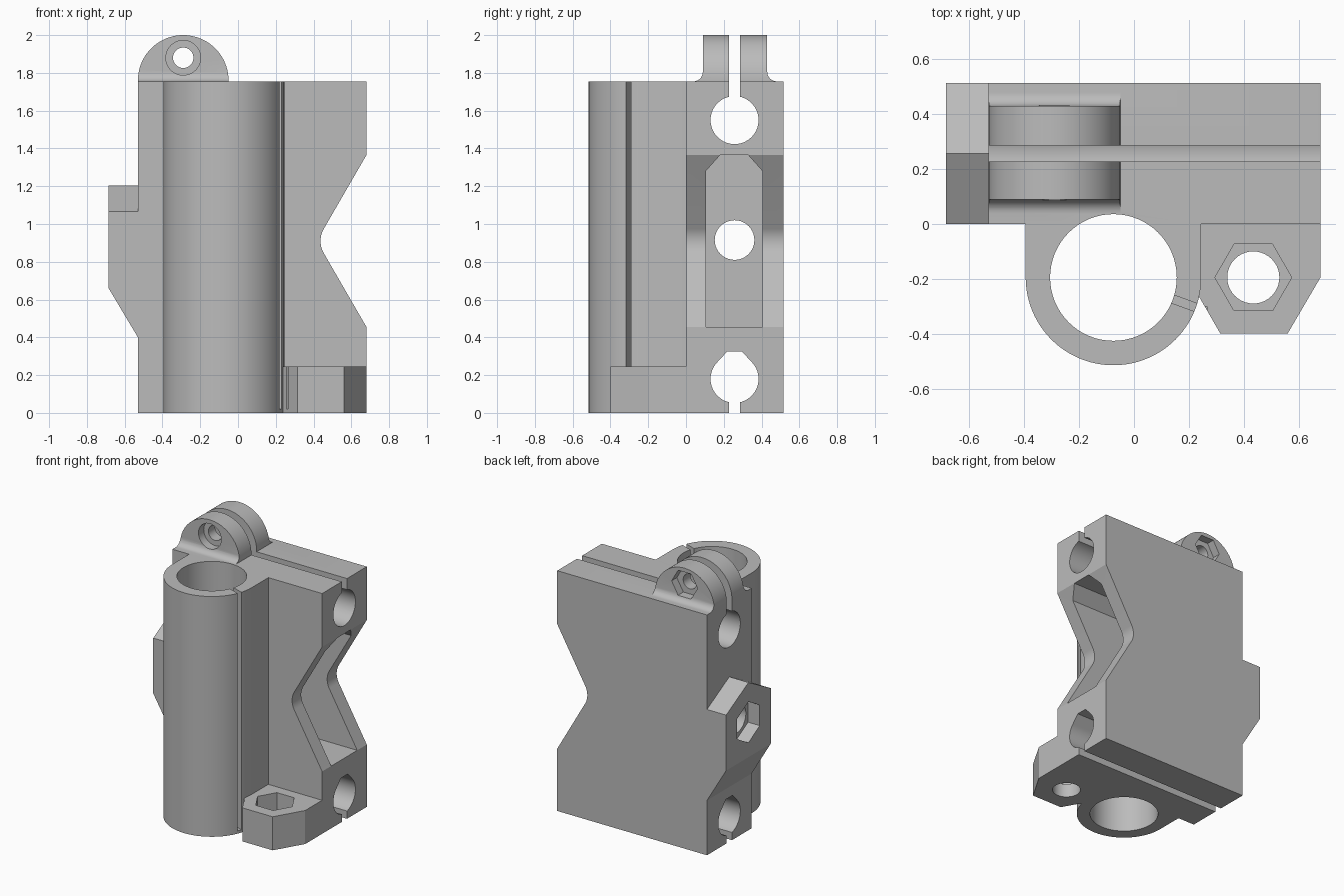
import bpy
import bmesh
import math

cube = bpy.data.objects.get("Cube")
if cube:
    bpy.data.objects.remove(cube, do_unlink=True)

grey = bpy.data.materials.new("plain grey")
grey.use_nodes = True
grey.diffuse_color = (0.5, 0.5, 0.5, 1)
grey.node_tree.nodes["Principled BSDF"].inputs["Base Color"].default_value = (0.5, 0.5, 0.5, 1)

PLACE = {
    "x": lambda u, v, w: (w, u, v),
    "y": lambda u, v, w: (u, w, v),
    "z": lambda u, v, w: (u, v, w),
}


def prism(name, points, axis, start, end):
    """Extrude a flat outline along an axis."""
    bm = bmesh.new()
    low = [bm.verts.new(PLACE[axis](u, v, start)) for u, v in points]
    high = [bm.verts.new(PLACE[axis](u, v, end)) for u, v in points]
    bm.faces.new(low)
    bm.faces.new(high)
    n = len(points)
    for i in range(n):
        j = (i + 1) % n
        bm.faces.new((low[i], low[j], high[j], high[i]))
    bmesh.ops.recalc_face_normals(bm, faces=bm.faces)
    mesh = bpy.data.meshes.new(name)
    bm.to_mesh(mesh)
    bm.free()
    mesh.materials.append(grey)
    obj = bpy.data.objects.new(name, mesh)
    bpy.context.collection.objects.link(obj)
    return obj


def arc(cu, cv, r, a0, a1, steps):
    angles = [math.radians(a0 + (a1 - a0) * i / steps) for i in range(steps + 1)]
    return [(cu + r * math.cos(a), cv + r * math.sin(a)) for a in angles]


def ring(cu, cv, r, sides=64, turn=0):
    return arc(cu, cv, r, turn, turn + 360, sides)[:-1]


def rect(u0, u1, v0, v1):
    return [(u0, v0), (u1, v0), (u1, v1), (u0, v1)]


def combine(target, other, operation):
    """Apply a boolean and discard the second solid."""
    other.hide_render = True
    mod = target.modifiers.new("combine", "BOOLEAN")
    mod.operation = operation
    mod.solver = "EXACT"
    mod.object = other
    bpy.context.view_layer.objects.active = target
    bpy.ops.object.modifier_apply(modifier=mod.name)
    bpy.data.objects.remove(other, do_unlink=True)


H = 1.755            # body height
MID = 0.257          # middle of the body depth
LEFT, RIGHT = -0.53, 0.68
BX, BY = -0.075, -0.195   # bearing tube centre
NX, NY = 0.435, -0.195    # foot nut centre
EX, EZ = -0.29, 1.88      # clamp bolt centre

# Main body with the rounded V notch
notch = arc(0.567, 0.91, 0.13, 210, 150, 12)
outline = [(LEFT, 0), (RIGHT, 0), (RIGHT, 0.455)] + notch + [(RIGHT, 1.365), (RIGHT, H), (LEFT, H)]
body = prism("rod_clamp_body", outline, "y", 0, 0.515)

# Bearing tube shell
shell = [(BX - 0.32, 0.05)] + arc(BX, BY, 0.32, 180, 360, 48) + [(BX + 0.32, 0.05)]
combine(body, prism("bearing_tube", shell, "z", 0, H), "UNION")

# Foot plate with clipped corners
foot = [(0.2, 0.03), (RIGHT, 0.03), (RIGHT, NY), (0.56, -0.4), (0.315, -0.4), (0.2, -0.2)]
combine(body, prism("foot_plate", foot, "z", 0, 0.245), "UNION")

# Side boss with a ridged top and a sloping underside
gable = [(0, 0.3), (0.515, 0.3), (0.515, 1.065), (MID, 1.205), (0, 1.065)]
boss = prism("side_boss", gable, "x", -0.685, -0.48)
wedge = [(LEFT, 0.4), (-0.7, 0.685), (-0.8, 0.685), (-0.8, 0.2), (LEFT, 0.2)]
combine(boss, prism("boss_slope", wedge, "y", -0.1, 0.6), "DIFFERENCE")
combine(body, boss, "UNION")

# Round clamp ear with filleted feet
ear_half = [(0.47, 1.7), (0.48, H)] + arc(0.48, H + 0.05, 0.05, 270, 180, 8) + [(0.43, 2.1)]
ear_outline = ear_half + [(2 * MID + 0.005 - u, v) for u, v in reversed(ear_half)]
ear = prism("clamp_ear", ear_outline, "x", -0.7, 0.1)
dome = [(EX - 0.24, 1.65)] + arc(EX, 1.76, 0.24, 180, 0, 40) + [(EX + 0.24, 1.65)]
combine(ear, prism("ear_dome", dome, "y", -0.1, 0.6), "INTERSECT")
combine(body, ear, "UNION")

# Cutters: outline, axis, start, end
lower_rod = arc(MID, 0.18, 0.127, 135, 405, 48) + [(MID + 0.04, 0.324), (MID - 0.04, 0.324)]
pocket = [(0.105, 0.455), (0.405, 0.455), (0.405, 1.28), (0.33, 1.364), (0.18, 1.364), (0.105, 1.28)]
cuts = [
    # Bearing bore
    (ring(BX, BY, 0.231), "z", -0.1, 2.1),
    # Rod bores and their clamping slits
    (ring(MID, 1.55, 0.127), "x", -1, 1),
    (lower_rod, "x", -1, 1),
    (rect(0.227, 0.287, 1.6, 2.2), "x", -1, 1),
    (rect(0.227, 0.287, -0.1, 0.12), "x", -1, 1),
    # Belt pocket, tension bolt hole and nut trap
    (pocket, "x", -0.45, 1),
    (ring(MID, 0.915, 0.105, 40), "x", -1, 0),
    (ring(MID, 0.915, 0.15, 6, 90), "x", -1, -0.59),
    # Foot bolt hole and nut trap
    (ring(NX, NY, 0.095, 40), "z", -0.1, 0.5),
    (ring(NX, NY, 0.14, 6), "z", 0.1, 0.5),
    # Ear bolt hole, counterbore and nut trap
    (ring(EX, EZ, 0.054, 32), "y", -0.2, 0.7),
    (ring(EX, EZ, 0.092, 40), "y", -0.2, 0.15),
    (ring(EX, EZ, 0.105, 6), "y", 0.37, 0.7),
]
for points, axis, start, end in cuts:
    combine(body, prism("cutter", points, axis, start, end), "DIFFERENCE")

# Slanted slit in the bearing tube
tilt = math.radians(-20)
slit = [(BX + u * math.cos(tilt) - v * math.sin(tilt), BY + u * math.sin(tilt) + v * math.cos(tilt))
        for u, v in rect(0.2, 0.36, -0.015, 0.015)]
combine(body, prism("tube_slit", slit, "z", 0.02, 2.1), "DIFFERENCE")

# Smooth curved walls, sharp edges kept
bpy.ops.object.select_all(action="DESELECT")
body.select_set(True)
bpy.context.view_layer.objects.active = body
bpy.ops.object.shade_smooth_by_angle(angle=math.radians(25))
